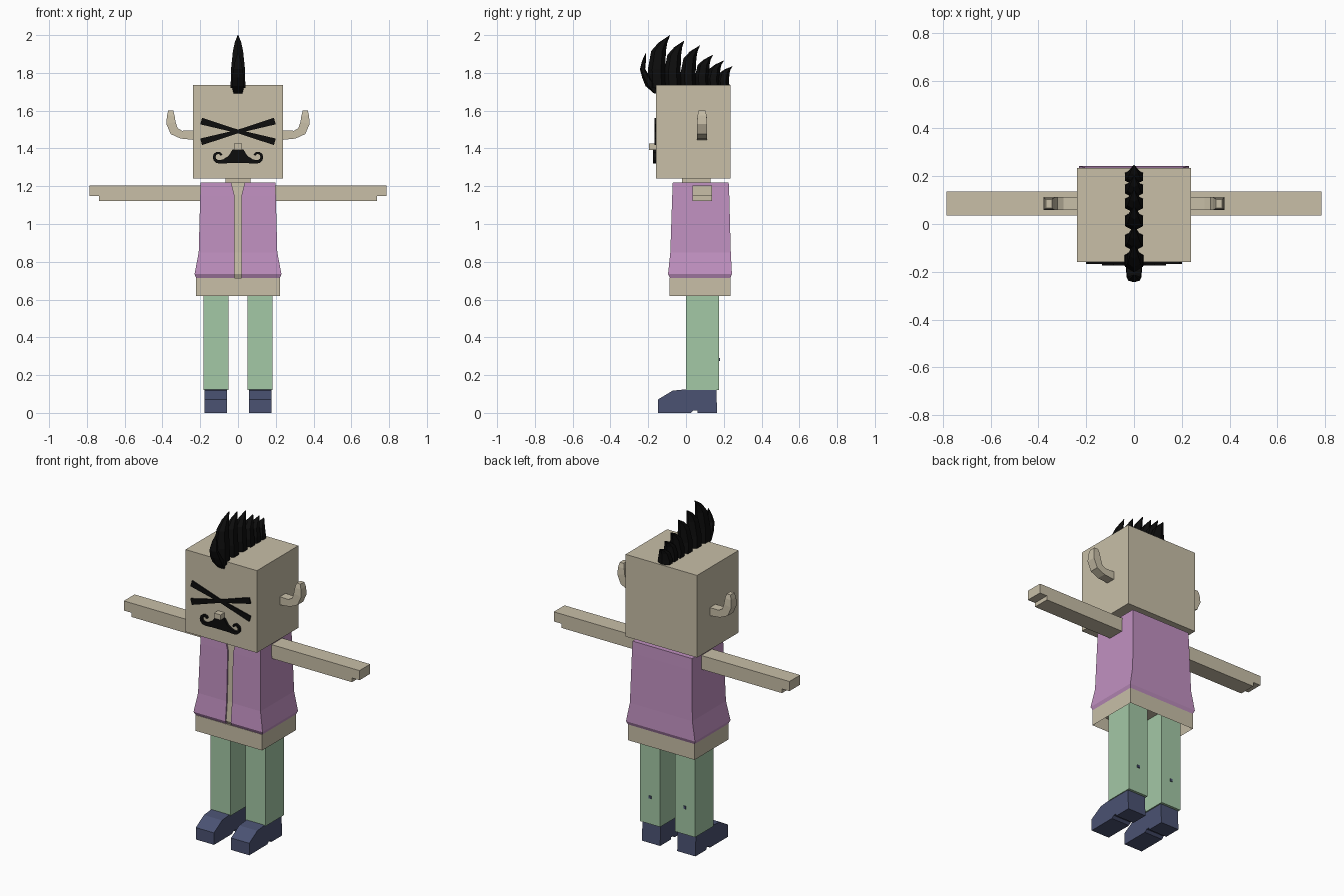
import bpy, bmesh, math
from mathutils import Vector

if "Cube" in bpy.data.objects:
    bpy.data.objects.remove(bpy.data.objects["Cube"])


def material(name, rgb):
    m = bpy.data.materials.new(name)
    m.use_nodes = True
    m.diffuse_color = (*rgb, 1)
    m.node_tree.nodes["Principled BSDF"].inputs["Base Color"].default_value = (*rgb, 1)
    return m


SKIN = material("skin beige", (0.58, 0.52, 0.39))
PINK = material("vest pink", (0.53, 0.28, 0.53))
GREEN = material("trouser green", (0.37, 0.58, 0.38))
NAVY = material("shoe navy", (0.07, 0.085, 0.17))
BLACK = material("hair black", (0.004, 0.004, 0.004))


def finish(bm, name, *mats):
    bmesh.ops.recalc_face_normals(bm, faces=bm.faces)
    me = bpy.data.meshes.new(name)
    bm.to_mesh(me)
    bm.free()
    for m in mats:
        me.materials.append(m)
    ob = bpy.data.objects.new(name, me)
    bpy.context.collection.objects.link(ob)
    return ob


def loft_mesh(rings):
    """Join equal-length rings of points with quads and cap both ends."""
    bm = bmesh.new()
    vs = [[bm.verts.new(p) for p in ring] for ring in rings]
    n = len(vs[0])
    for a, b in zip(vs, vs[1:]):
        for i in range(n):
            j = (i + 1) % n
            bm.faces.new((a[i], a[j], b[j], b[i]))
    bm.faces.new(vs[0])
    bm.faces.new(vs[-1])
    return bm


def box_mesh(x0, x1, y0, y1, z0, z1):
    return loft_mesh([[(x0, y0, z), (x1, y0, z), (x1, y1, z), (x0, y1, z)] for z in (z0, z1)])


def box(name, mat, *bounds):
    return finish(box_mesh(*bounds), name, mat)


def sweep(name, mat, path, y, side=1):
    """Box section along (x, z, half width, half depth) stations in the xz plane."""
    pts = [Vector((p[0], p[1])) for p in path]
    rings = []
    for i, (x, z, w, d) in enumerate(path):
        t = (pts[min(i + 1, len(pts) - 1)] - pts[max(i - 1, 0)]).normalized()
        n = Vector((-t.y, t.x)) * w
        rings.append([(side * (x + s * n.x), y + e * d, z + s * n.y)
                      for s, e in ((1, 1), (1, -1), (-1, -1), (-1, 1))])
    return finish(loft_mesh(rings), name, mat)


def extrude_x(name, mat, profile, x0, x1):
    return finish(loft_mesh([[(x, y, z) for y, z in profile] for x in (x0, x1)]), name, mat)


def extrude_y(name, mat, profile, y0, y1):
    return finish(loft_mesh([[(x, y, z) for x, z in profile] for y in (y0, y1)]), name, mat)


# Head, neck and nose
box("head", SKIN, -0.238, 0.238, -0.16, 0.235, 1.24, 1.735)
box("neck", SKIN, -0.065, 0.065, -0.02, 0.13, 1.2, 1.245)
box("nose", SKIN, -0.022, 0.022, -0.197, -0.15, 1.393, 1.425)

# Crossed eye bars, pinched towards the middle
for s, label in ((1, "left"), (-1, "right")):
    sweep("eye_bar_" + label, BLACK,
          [(-0.195, 1.545, 0.018, 0.004), (0, 1.49, 0.009, 0.004), (0.195, 1.435, 0.018, 0.004)],
          -0.164, s)

# Moustache with curled ends
half = [(0.028, 1.395), (0.05, 1.36), (0.075, 1.345), (0.09, 1.33), (0.068, 1.322), (0.03, 1.322)]
extrude_y("moustache", BLACK, half + [(-x, z) for x, z in reversed(half)], -0.174, -0.158)
for s, label in ((1, "left"), (-1, "right")):
    curl = [(0.06, 1.334, 0.013, 0.008)]
    for k in range(9):
        a = math.radians(-100 + 32 * k)
        r = 0.029 - 0.0016 * k
        curl.append((0.102 + r * math.cos(a), 1.357 + r * math.sin(a), 0.009 - 0.0005 * k, 0.008))
    sweep("moustache_curl_" + label, BLACK, curl, -0.166, s)

# Horn-like ears
for s, label in ((1, "left"), (-1, "right")):
    sweep("ear_" + label, SKIN,
          [(0.23, 1.47, 0.025, 0.027), (0.3, 1.473, 0.021, 0.027), (0.338, 1.492, 0.024, 0.027),
           (0.355, 1.535, 0.025, 0.027), (0.356, 1.575, 0.02, 0.024), (0.356, 1.602, 0.013, 0.018)],
          0.085, s)


# Mohawk made of curved six-sided spikes
def spike(name, stations):
    rings = []
    for y, z, ry, rx in stations:
        rings.append([(rx * math.sin(k * math.pi / 3), y + ry * math.cos(k * math.pi / 3), z)
                      for k in range(6)])
    finish(loft_mesh(rings), name, BLACK)


spike("mohawk_front", [(-0.16, 1.69, 0.008, 0.026), (-0.18, 1.73, 0.034, 0.038),
                       (-0.21, 1.775, 0.022, 0.036), (-0.23, 1.82, 0.014, 0.028),
                       (-0.222, 1.865, 0.01, 0.018), (-0.213, 1.905, 0.001, 0.002)])
tips = [(-0.152, -0.085, 2.0), (-0.068, -0.01, 1.97), (0.015, 0.073, 1.945),
        (0.088, 0.142, 1.895), (0.148, 0.2, 1.865), (0.2, 0.246, 1.835)]
for i, (y, tip_y, top) in enumerate(tips):
    h, lean, r = top - 1.72, tip_y - y, 0.046 - 0.003 * i
    spike("mohawk_spike_%d" % (i + 1),
          [(y, 1.72, r, 0.045), (y - 0.004, 1.72 + 0.35 * h, r, 0.043),
           (y + 0.1 * lean, 1.72 + 0.7 * h, 0.85 * r, 0.031),
           (y + 0.45 * lean, 1.72 + 0.86 * h, 0.5 * r, 0.02), (tip_y, top, 0.001, 0.002)])

# Flared vest with a recessed skin strip down the front
rings = []
for z, w, f, b, g in ((0.715, 0.222, -0.085, 0.235, 0.018), (0.735, 0.23, -0.095, 0.243, 0.018),
                      (0.85, 0.208, -0.083, 0.237, 0.018), (1.15, 0.2, -0.073, 0.229, 0.018),
                      (1.22, 0.198, -0.07, 0.226, 0.036)):
    i = f + 0.008
    rings.append([(x, y, z) for x, y in ((-w, f), (-g, f), (-g, i), (g, i),
                                         (g, f), (w, f), (w, b), (-w, b))])
bm = loft_mesh(rings)
bm.normal_update()
for face in bm.faces:
    c = face.calc_center_median()
    if abs(c.x) < 0.005 and c.y < 0 and abs(face.normal.z) < 0.8 and face.calc_area() < 0.03:
        face.material_index = 1
finish(bm, "vest", PINK, SKIN)

# Hip band, hollow underneath
bm = box_mesh(-0.222, 0.222, -0.087, 0.235, 0.62, 0.715)
bm.normal_update()
bmesh.ops.recalc_face_normals(bm, faces=bm.faces)
bottom = min(bm.faces, key=lambda f: f.calc_center_median().z)
bmesh.ops.inset_individual(bm, faces=[bottom], thickness=0.018)
for v in bottom.verts:
    v.co.z += 0.07
finish(bm, "hip_band", SKIN)

# Arms, legs and shoes
arm = [(0.19, 1.122), (0.735, 1.122), (0.735, 1.147), (0.785, 1.147), (0.785, 1.205), (0.19, 1.205)]
shoe = [(-0.147, 0), (0.025, 0), (0.04, 0.013), (0.06, 0.013), (0.062, 0), (0.165, 0),
        (0.16, 0.125), (0, 0.125), (-0.07, 0.118), (-0.147, 0.072)]
for s, label in ((1, "left"), (-1, "right")):
    extrude_y("arm_" + label, SKIN, [(s * x, z) for x, z in arm], 0.035, 0.137)
    box("leg_" + label, GREEN, s * 0.05, s * 0.183, 0.0, 0.175, 0.12, 0.7)
    box("leg_spot_" + label, NAVY, s * 0.108, s * 0.124, 0.173, 0.18, 0.275, 0.291)
    extrude_x("shoe_" + label, NAVY, shoe, s * 0.057, s * 0.178)
